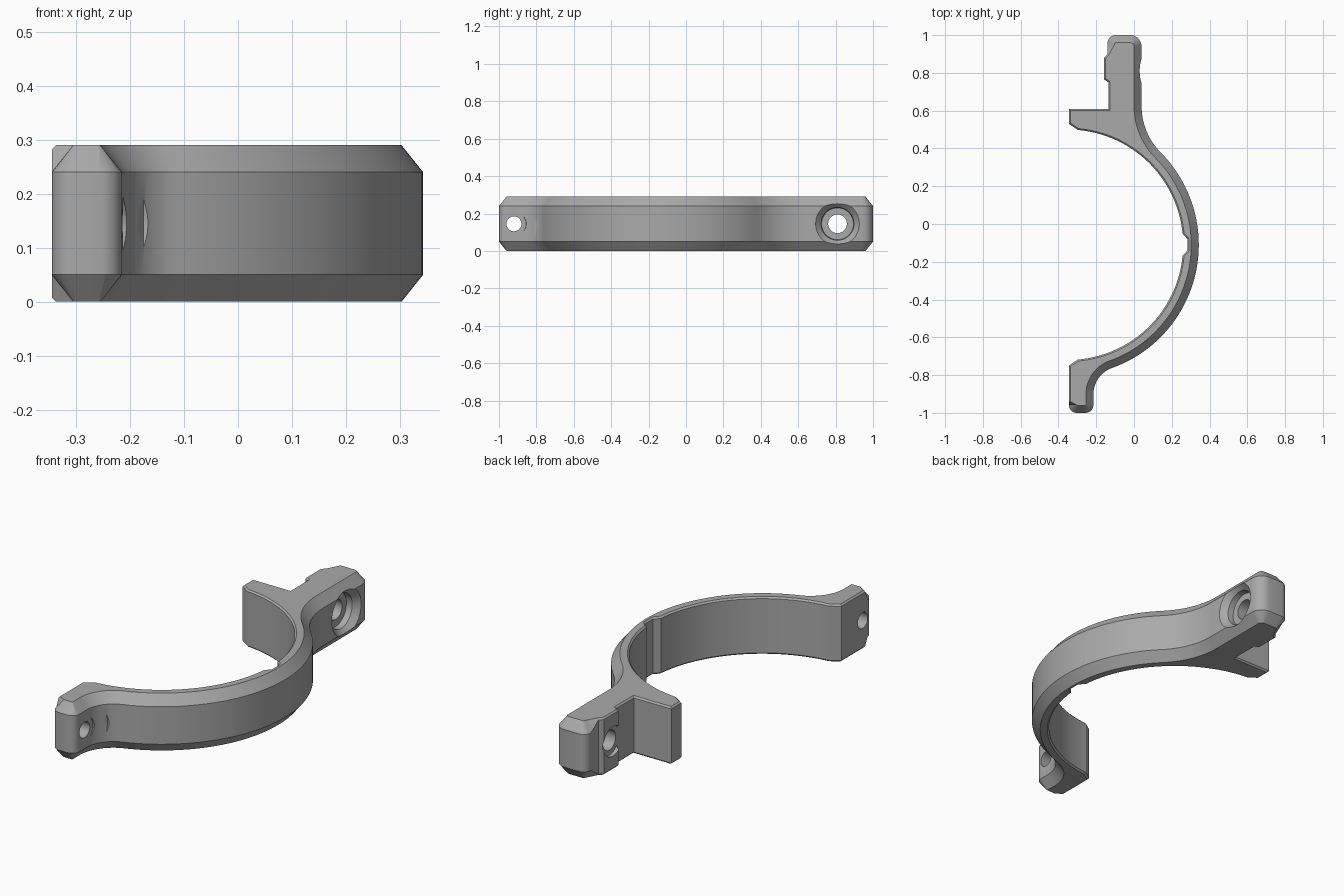
import bpy, bmesh
from math import cos, sin, pi, radians
from mathutils import Vector, Matrix

cube = bpy.data.objects.get("Cube")
if cube:
    bpy.data.objects.remove(cube)

HEIGHT = 0.29
RING = (-0.35, -0.11)      # centre of the half ring
OUTER, INNER = 0.693, 0.61


def arc(centre, radius, start, end, steps):
    """Points along an arc, angles in degrees."""
    result = []
    for i in range(steps + 1):
        a = radians(start + (end - start) * i / steps)
        result.append((centre[0] + radius * cos(a), centre[1] + radius * sin(a)))
    return result


def make_object(name, bm):
    mesh = bpy.data.meshes.new(name)
    bmesh.ops.recalc_face_normals(bm, faces=bm.faces)
    bm.to_mesh(mesh)
    bm.free()
    obj = bpy.data.objects.new(name, mesh)
    bpy.context.collection.objects.link(obj)
    return obj


def chamfered_prism(name, outline):
    """Extrude a counter-clockwise outline of (point, chamfer width, chamfer height)."""
    bm = bmesh.new()
    count = len(outline)
    loops = [[], [], [], []]
    for i, (p, wide, high) in enumerate(outline):
        p = Vector(p)
        before = (p - Vector(outline[i - 1][0])).normalized()
        after = (Vector(outline[(i + 1) % count][0]) - p).normalized()
        n1, n2 = Vector((-before.y, before.x)), Vector((-after.y, after.x))
        q = p + (n1 + n2) * wide / (1 + n1.dot(n2))
        levels = ((q, 0), (p, high), (p, HEIGHT - high), (q, HEIGHT))
        for loop, (point, z) in zip(loops, levels):
            loop.append(bm.verts.new((point.x, point.y, z)))
    for low, top in zip(loops, loops[1:]):
        for i in range(count):
            j = (i + 1) % count
            bm.faces.new((low[i], low[j], top[j], top[i]))
    bm.faces.new(loops[0][::-1])
    bm.faces.new(loops[3])
    bmesh.ops.remove_doubles(bm, verts=bm.verts, dist=0.0005)
    return make_object(name, bm)


def bore_cutter(name, y, profile):
    """Revolve (x, radius) steps around a sideways axis."""
    bm = bmesh.new()
    rings = []
    for x, r in profile:
        rings.append([bm.verts.new((x, y + r * cos(2 * pi * k / 48),
                                    HEIGHT / 2 + r * sin(2 * pi * k / 48)))
                      for k in range(48)])
    for a, b in zip(rings, rings[1:]):
        for k in range(48):
            j = (k + 1) % 48
            bm.faces.new((a[k], a[j], b[j], b[k]))
    bm.faces.new(rings[0])
    bm.faces.new(rings[-1])
    obj = make_object(name, bm)
    obj.hide_render = True
    return obj


# Outer edge: front tab, fillet, ring, long fillet, rear tab
outer = arc((-0.304, -0.959), 0.041, 180, 270, 6)
outer += arc((-0.256, -0.959), 0.041, 270, 360, 6)
outer += arc((-0.065, -0.903), 0.15, 180, 109.8, 14)
outer += arc(RING, OUTER, -70.2, 44.8, 48)[1:]
outer += arc((0.39, 0.625), 0.35, 224.8, 180, 14)[1:]
outer += arc((-0.02, 0.94), 0.06, 0, 90, 8)
outer += arc((-0.099, 0.959), 0.041, 90, 180, 6)

# Inner edge: raised pad, side flange, ring with a groove, front tab face
inner = [(-0.14, 0.9), (-0.158, 0.88), (-0.158, 0.765), (-0.135, 0.75),
         (-0.135, 0.61), (-0.345, 0.61), (-0.345, 0.53)]
inner += arc(RING, INNER, 85, 5.5, 36)
inner += [(0.283, -0.08), (0.283, -0.14)]
inner += arc(RING, INNER, -5.5, -85, 36)
inner += [(-0.345, -0.75), (-0.345, -0.94)]

outline = [(p, 0.04, 0.05) for p in outer] + [(p, 0.008, 0.008) for p in inner]
clamp = chamfered_prism("half_clamp", outline)

# Screw holes with their recesses
cutters = [
    bore_cutter("rear_bore", 0.81, [(-0.3, 0.075), (-0.138, 0.075), (-0.138, 0.05),
                                    (-0.02, 0.05), (-0.02, 0.085), (0.01, 0.088),
                                    (0.04, 0.117), (0.07, 0.14)]),
    bore_cutter("front_bore", -0.92, [(-0.5, 0.04), (-0.213, 0.04), (-0.213, 0.065),
                                      (-0.205, 0.067), (-0.175, 0.127), (0.0, 0.13)]),
]
bpy.context.view_layer.objects.active = clamp
for cutter in cutters:
    mod = clamp.modifiers.new(cutter.name, 'BOOLEAN')
    mod.operation = 'DIFFERENCE'
    mod.solver = 'EXACT'
    mod.object = cutter
    bpy.ops.object.modifier_apply(modifier=mod.name)
    bpy.data.objects.remove(cutter)

# Plain grey finish
grey = bpy.data.materials.new("plain_grey")
grey.use_nodes = True
colour = (0.4, 0.4, 0.4, 1)
grey.diffuse_color = colour
grey.node_tree.nodes["Principled BSDF"].inputs["Base Color"].default_value = colour
clamp.data.materials.clear()
clamp.data.materials.append(grey)

bpy.ops.object.select_all(action='DESELECT')
clamp.select_set(True)
bpy.ops.object.shade_smooth_by_angle(angle=radians(25))
